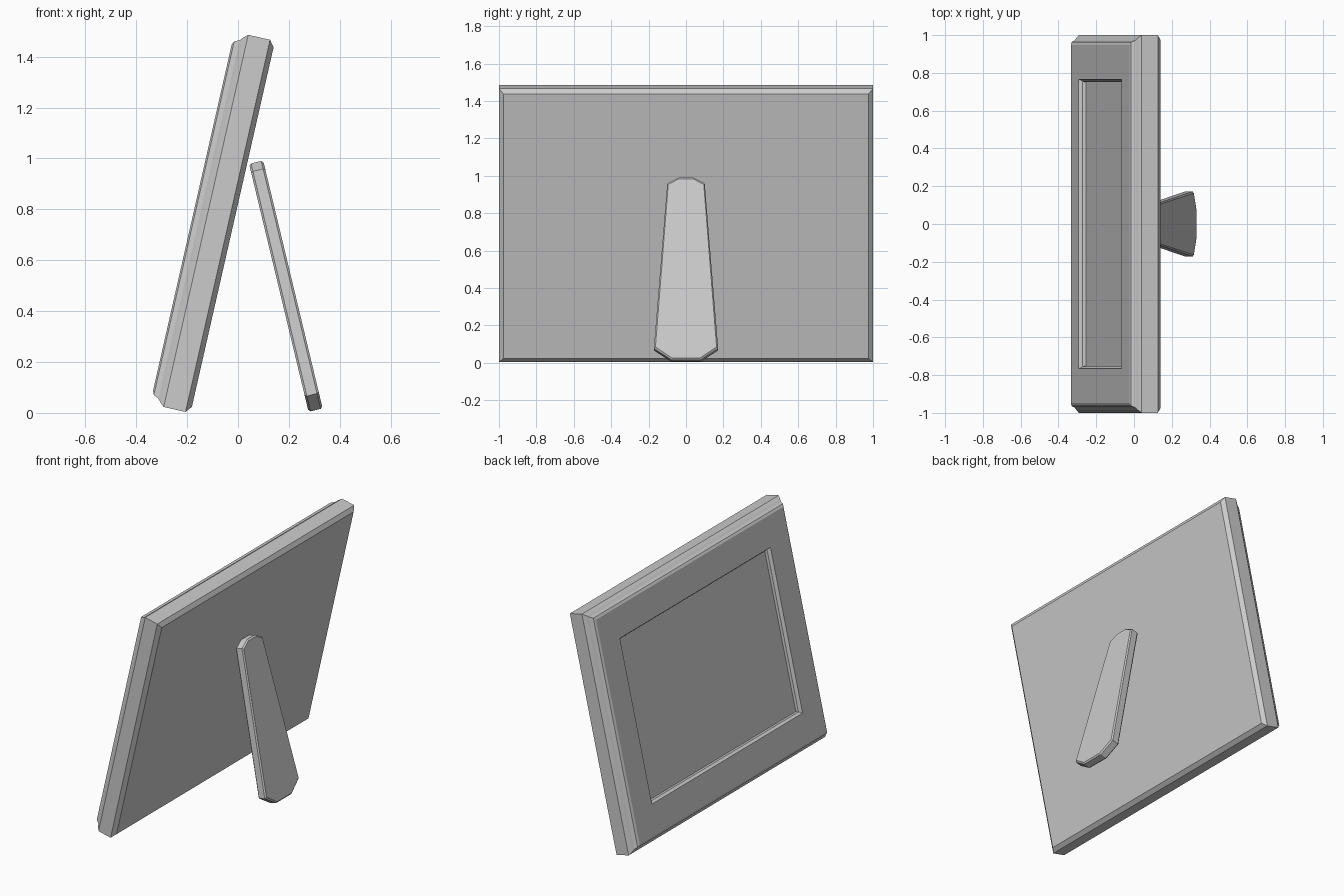
import bpy, bmesh, math
from mathutils import Vector

if "Cube" in bpy.data.objects:
    bpy.data.objects.remove(bpy.data.objects["Cube"])


def loft(name, rings):
    """Skin equal-sized point rings and cap both ends."""
    bm = bmesh.new()
    loops = [[bm.verts.new(p) for p in ring] for ring in rings]
    for a, b in zip(loops, loops[1:]):
        for i in range(len(a)):
            j = (i + 1) % len(a)
            bm.faces.new((a[i], a[j], b[j], b[i]))
    bm.faces.new(loops[0])
    bm.faces.new(loops[-1])
    bmesh.ops.recalc_face_normals(bm, faces=bm.faces[:])
    mesh = bpy.data.meshes.new(name)
    bm.to_mesh(mesh)
    bm.free()
    obj = bpy.data.objects.new(name, mesh)
    bpy.context.collection.objects.link(obj)
    return obj


# Leaning frame: (inset from outer edge, depth along the back normal)
tilt = math.radians(12.8)
up = Vector((math.sin(tilt), 0, math.cos(tilt)))
back = Vector((math.cos(tilt), 0, -math.sin(tilt)))
moulding = [(0.025, -0.182), (0.0, -0.202), (0.0, -0.290), (0.015, -0.307),
            (0.028, -0.318), (0.037, -0.338), (0.052, -0.345),
            (0.235, -0.345), (0.240, -0.330), (0.246, -0.325), (0.248, -0.308)]


def frame_ring(inset, depth):
    w, h = 1.0 - inset, 0.75 - inset
    return [back * depth + up * (0.708 + b * h) + Vector((0, a * w, 0))
            for a, b in ((-1, -1), (1, -1), (1, 1), (-1, 1))]


loft("picture_frame", [frame_ring(*m) for m in moulding])

# Easel leg: tapered octagon outline (half width, distance from top), thin bevelled rims
top = Vector((0.099, 0, 0.992))
down = Vector((0.234, 0, -0.975)).normalized()
out = Vector((-down.z, 0, down.x))
half = [(0.04, 0.0), (0.10, 0.032), (0.172, 0.94), (0.078, 1.002)]
outline = half + [(-y, s) for y, s in reversed(half)]


def leg_ring(offset, ky, ks):
    return [top + out * offset + down * (0.501 + (s - 0.501) * ks) + Vector((0, y * ky, 0))
            for y, s in outline]


leg = loft("easel_leg", [leg_ring(-0.057, 0.95, 0.984), leg_ring(-0.049, 1, 1),
                         leg_ring(-0.008, 1, 1), leg_ring(0, 0.95, 0.984)])
